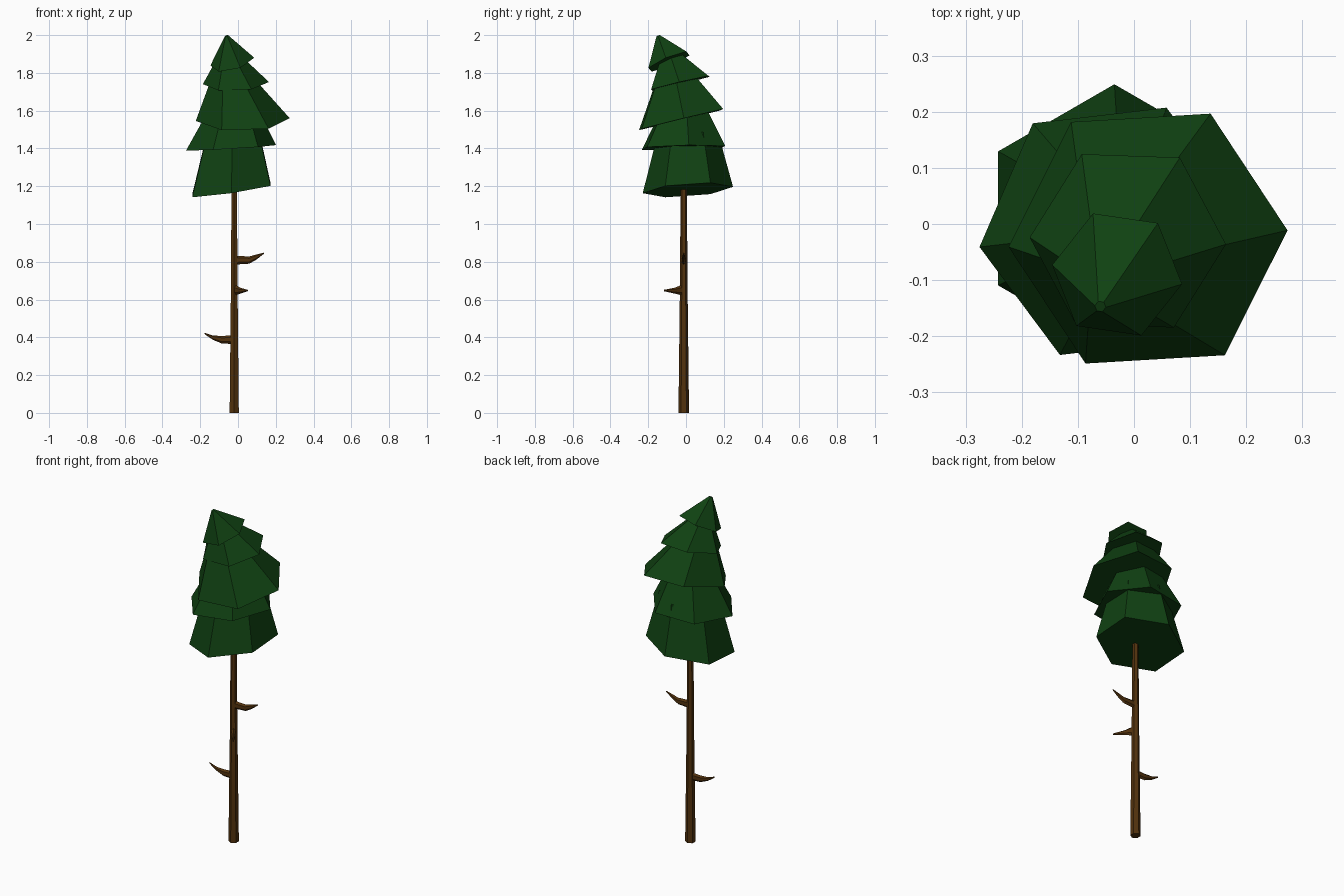
import bpy, bmesh, math

if "Cube" in bpy.data.objects:
    bpy.data.objects.remove(bpy.data.objects["Cube"])


def material(name, rgb):
    m = bpy.data.materials.new(name)
    m.diffuse_color = (*rgb, 1.0)
    m.use_nodes = True
    m.node_tree.nodes["Principled BSDF"].inputs["Base Color"].default_value = m.diffuse_color
    return m


GREEN = material("pine_green", (0.005, 0.053, 0.006))
BROWN = material("bark_brown", (0.085, 0.032, 0.004))


def loft(name, rings, mat):
    """Skin a list of equal-sized point rings and cap both ends."""
    bm = bmesh.new()
    loops = [[bm.verts.new(p) for p in ring] for ring in rings]
    n = len(loops[0])
    for a, b in zip(loops, loops[1:]):
        for i in range(n):
            j = (i + 1) % n
            bm.faces.new((a[i], a[j], b[j], b[i]))
    bm.faces.new(loops[0][::-1])
    bm.faces.new(loops[-1])
    bmesh.ops.recalc_face_normals(bm, faces=bm.faces[:])
    me = bpy.data.meshes.new(name)
    bm.to_mesh(me)
    bm.free()
    me.materials.append(mat)
    ob = bpy.data.objects.new(name, me)
    bpy.context.collection.objects.link(ob)
    return ob


def tilted_ring(centre, r, phase, sx=0.0, sy=0.0, n=6):
    """Polygon ring in a plane whose height rises by sx, sy along x and y."""
    cx, cy, cz = centre
    pts = []
    for i in range(n):
        a = math.radians(phase) + math.tau * i / n
        dx, dy = r * math.cos(a), r * math.sin(a)
        pts.append((cx + dx, cy + dy, cz + sx * dx + sy * dy))
    return pts


# Foliage: bottom centre, radius, top centre, radius, phase, slope x, slope y
tiers = [
    ((-0.035, 0.010, 1.180), 0.239, (-0.030, 0.008, 1.46), 0.165, 30.0, 0.146, 0.07),
    ((-0.037, -0.013, 1.403), 0.240, (-0.028, -0.012, 1.60), 0.135, 6.7, 0.06, 0.02),
    ((0.025, -0.026, 1.553), 0.249, (-0.035, -0.065, 1.79), 0.100, 3.4, 0.015, 0.244),
    ((-0.011, -0.030, 1.746), 0.175, (-0.045, -0.080, 1.89), 0.060, -2.0, 0.04, 0.235),
    ((-0.030, -0.090, 1.860), 0.117, (-0.060, -0.147, 1.996), 0.010, -8.4, 0.234, 0.397),
]
for k, (b, rb, t, rt, ph, sx, sy) in enumerate(tiers, 1):
    loft(f"foliage_tier_{k}",
         [tilted_ring(b, rb, ph, sx, sy), tilted_ring(t, rt, ph, sx, sy)], GREEN)

# Trunk: slim tapering hexagonal post
TX, TY = -0.02, -0.012
loft("trunk", [tilted_ring((TX, TY, z), r, 30) for z, r in
               ((0, 0.028), (0.6, 0.021), (1.25, 0.016))], BROWN)


def branch(name, heading, stations):
    """Curved stub; stations are (distance, bottom z, top z, half width)."""
    c, s = math.cos(math.radians(heading)), math.sin(math.radians(heading))
    rings = []
    for d, lo, hi, w in stations:
        ring = []
        for i in range(6):
            a = math.tau * i / 6 + math.pi / 2
            side = w * math.cos(a)
            z = (lo + hi) / 2 + (hi - lo) / 2 * math.sin(a)
            ring.append((TX + c * d - s * side, TY + s * d + c * side, z))
        rings.append(ring)
    loft(name, rings, BROWN)


# Dead branch stubs
branch("branch_upper", 0, [(0.0, 0.785, 0.832, 0.013), (0.08, 0.79, 0.828, 0.011),
                           (0.115, 0.81, 0.838, 0.008), (0.157, 0.842, 0.848, 0.003)])
branch("branch_middle", -56, [(0.0, 0.62, 0.682, 0.013), (0.06, 0.632, 0.662, 0.010),
                              (0.125, 0.644, 0.652, 0.003)])
branch("branch_lower", 180, [(0.0, 0.365, 0.412, 0.013), (0.065, 0.367, 0.407, 0.011),
                             (0.115, 0.388, 0.41, 0.008), (0.157, 0.417, 0.424, 0.003)])
